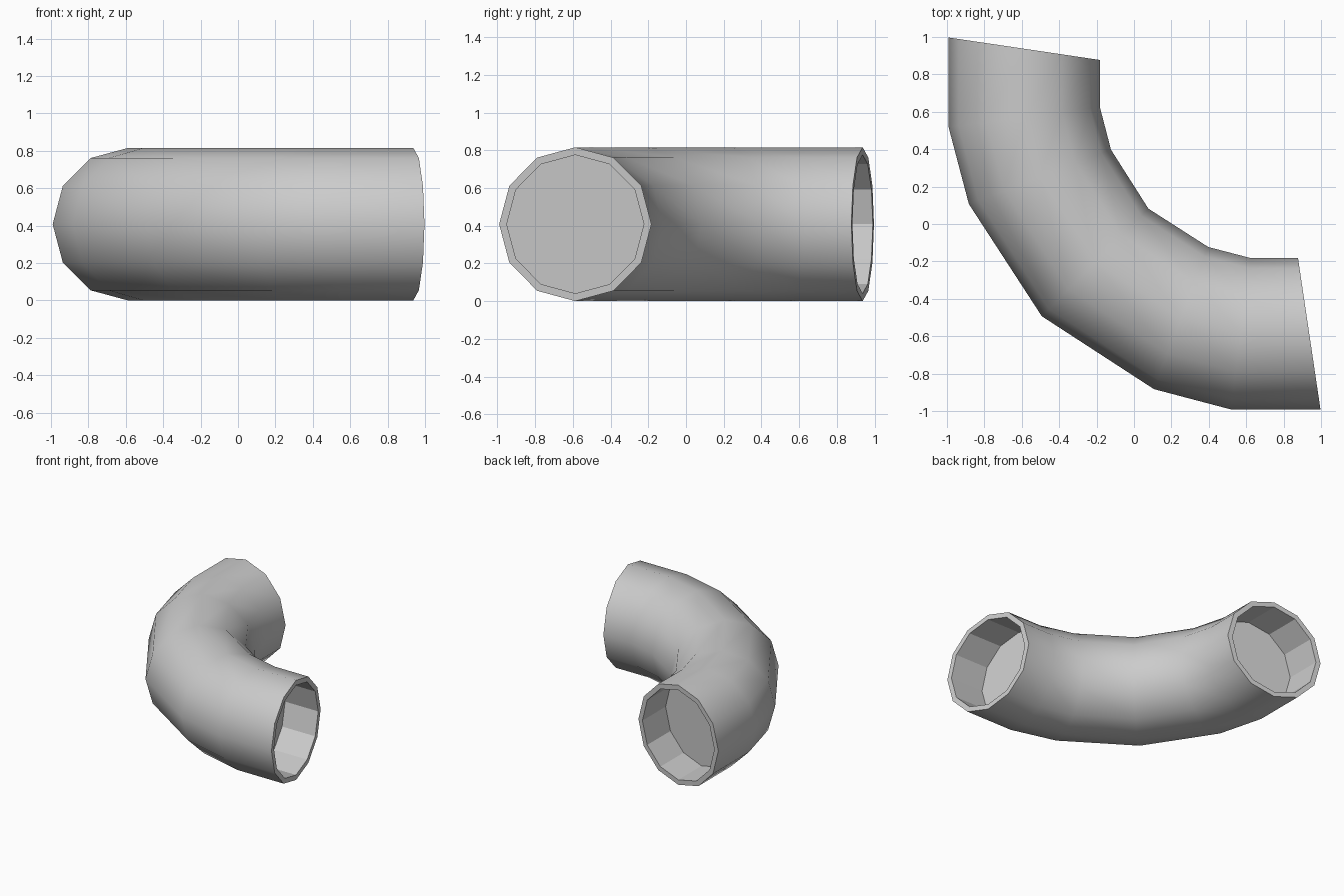
import bpy, bmesh
from math import sin, cos, tau
from mathutils import Vector

if "Cube" in bpy.data.objects:
    bpy.data.objects.remove(bpy.data.objects["Cube"])

SIDES, RADIUS, BORE, DEPTH = 12, 0.408, 0.9, 0.30

# Half of the bend: (outer x, y), (inner x, y) per ring; the rest is mirrored over x = y
half = [((1.0, -0.988), (0.88, -0.18)), ((0.52, -0.988), (0.63, -0.18)),
        ((0.11, -0.88), (0.40, -0.12)), ((-0.49, -0.49), (0.08, 0.085))]
mirrored = [((o[1], o[0]), (i[1], i[0])) for o, i in half[-2::-1]]
stations = half + mirrored

bm = bmesh.new()


def ring(outer, inner, scale=1.0, shift=(0, 0)):
    o, i = Vector(outer), Vector(inner)
    c, h = (o + i) / 2 + Vector(shift), (o - i) / 2 * scale
    return [bm.verts.new((c.x + h.x * cos(tau * k / SIDES), c.y + h.y * cos(tau * k / SIDES),
                          RADIUS + RADIUS * scale * sin(tau * k / SIDES))) for k in range(SIDES)]


def bridge(a, b, smooth):
    for k in range(SIDES):
        n = (k + 1) % SIDES
        bm.faces.new((a[k], a[n], b[n], b[k])).smooth = smooth


# Outer skin
rings = [ring(o, i) for o, i in stations]
for a, b in zip(rings, rings[1:]):
    bridge(a, b, True)

# Rim, recessed bore and its floor at each open end
for idx, shift in ((0, (-DEPTH, 0)), (-1, (0, -DEPTH))):
    lip = ring(*stations[idx], BORE)
    floor = ring(*stations[idx], BORE, shift)
    bridge(rings[idx], lip, False)
    bridge(lip, floor, False)
    bm.faces.new(floor)

bmesh.ops.recalc_face_normals(bm, faces=bm.faces)
mesh = bpy.data.meshes.new("pipe_elbow")
bm.to_mesh(mesh)
bm.free()
# Stand centred
for v in mesh.vertices:
    v.co.x -= 0.003
    v.co.y -= 0.003
pipe = bpy.data.objects.new("pipe_elbow", mesh)
bpy.context.collection.objects.link(pipe)
